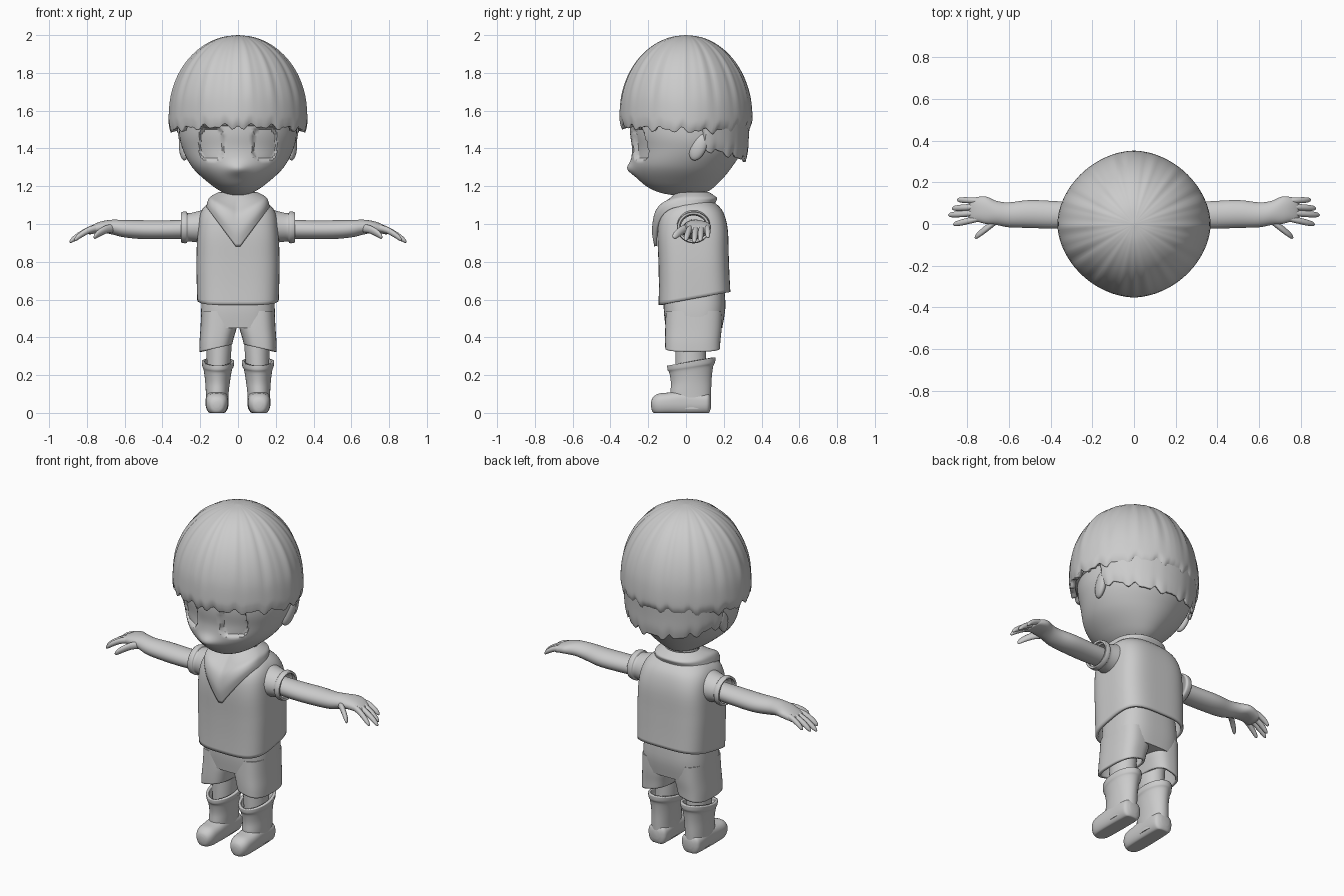
import bpy, bmesh
from math import sin, cos, pi, exp, radians, atan2, hypot
from mathutils import Matrix


def catmull(rows, s):
    i = min(int(s), len(rows) - 2)
    f = s - i
    a, b, c, d = (rows[max(0, min(len(rows) - 1, i + k))] for k in (-1, 0, 1, 2))
    return [0.5 * (2 * q + (r - p) * f + (2 * p - 5 * q + 4 * r - t) * f * f
                   + (3 * q - p - 3 * r + t) * f ** 3) for p, q, r, t in zip(a, b, c, d)]


def spow(v, n):
    return (1 if v >= 0 else -1) * abs(v) ** (2 / n)


def finish(name, bm, mirror=False, thick=0):
    bmesh.ops.recalc_face_normals(bm, faces=bm.faces)
    me = bpy.data.meshes.new(name)
    bm.to_mesh(me)
    bm.free()
    me.shade_smooth()
    me.set_sharp_from_angle(angle=radians(40))
    ob = bpy.data.objects.new(name, me)
    bpy.context.collection.objects.link(ob)
    if mirror:
        ob.modifiers.new("mirror", 'MIRROR').use_mirror_merge = False
    if thick:
        m = ob.modifiers.new("thickness", 'SOLIDIFY')
        m.thickness, m.offset = thick, -1


def loft(name, rows, axis='z', seg=40, sub=4, end=None, caps=(True, True),
         mirror=False, thick=0, warp=None):
    """Rows are (position on axis, centre a, centre b, radius a, radius b, squareness)."""
    bm = bmesh.new()
    rings = []
    count = (len(rows) - 1) * sub
    t0, t1 = rows[0][0], rows[-1][0]
    last = rows[-1]
    for j in range(count + 1):
        t, ca, cb, ra, rb, n = catmull(rows, j / sub)
        ring = []
        for k in range(seg):
            th = 2 * pi * (k + 0.5) / seg
            u, v = spow(cos(th), n), spow(sin(th), n)
            z = t
            if end:  # the free edge follows a height function
                e = end(last[1] + last[3] * u, last[2] + last[4] * v)
                z = t0 + (t - t0) * (e - t0) / (t1 - t0)
            a, b = ca + ra * u, cb + rb * v
            p = {'z': (a, b, z), 'x': (z, a, b), 'y': (a, z, b)}[axis]
            ring.append(bm.verts.new(warp(*p) if warp else p))
        rings.append(ring)
    for r, q in zip(rings, rings[1:]):
        for k in range(seg):
            bm.faces.new((r[k], r[(k + 1) % seg], q[(k + 1) % seg], q[k]))
    if caps[0]:
        bm.faces.new(rings[0])
    if caps[1]:
        bm.faces.new(rings[-1])
    finish(name, bm, mirror, thick)


# Head with small nose and sunken eye panels
def face(x, y, z):
    if y < 0:
        y -= 0.028 * exp(-(x / 0.06) ** 2 - ((z - 1.29) / 0.035) ** 2)
        d = (abs(abs(x) - 0.14) / 0.062) ** 3.5 + (abs(z - 1.425) / 0.085) ** 3.5
        y += 0.022 * max(0, min(1, (1.15 - d) / 0.3))
    return x, y, z


loft("head", [(1.82, 0, 0, .2, .2, 2), (1.66, 0, 0, .3, .29, 2), (1.5, 0, .005, .312, .302, 2),
              (1.4, 0, .008, .294, .294, 2), (1.3, 0, -.022, .242, .264, 2),
              (1.22, 0, -.03, .158, .205, 2), (1.17, 0, -.02, .085, .13, 2),
              (1.148, 0, -.01, .02, .03, 2)], seg=160, sub=10, warp=face)

# Ears
bm = bmesh.new()
bmesh.ops.create_uvsphere(bm, u_segments=24, v_segments=14, radius=1)
bm.transform(Matrix.Translation((.288, .065, 1.407)) @ Matrix.Rotation(radians(-12), 4, 'Z')
             @ Matrix.Rotation(radians(-24), 4, 'X') @ Matrix.Diagonal((.024, .043, .075, 1)))
finish("ear", bm, mirror=True)


# Hair cap and the shorter layer underneath, both with ragged edges
def tri(t):
    return abs((t % 1) * 2 - 1) * 2 - 1


def ragged(x, y):
    a = abs(atan2(x, -y))
    return 0.013 * tri(a * 3.1 + 0.3) + 0.009 * tri(a * 5.3)


def cap_edge(x, y):
    return 1.493 + 0.07 * max(0, -y) + ragged(x, y)


def nape_edge(x, y):
    if y < 0.1:
        return 1.53
    return 1.4 - 0.3 * max(0, y - 0.12) + 1.1 * ragged(x, y)


dome = [(1.57 + .43 * cos(a), 0, 0, .365 * sin(a) + .002, .35 * sin(a) + .002, 1.85)
        for a in (pi / 2 * k / 7 for k in range(8))]
loft("hair_cap", dome + [(1.53, 0, -.002, .366, .348, 1.85), (1.5, 0, -.008, .357, .332, 1.9)],
     seg=160, end=cap_edge, caps=(True, False), thick=.03)
loft("hair_under_layer", [(1.56, 0, .005, .328, .32, 2), (1.48, 0, .006, .322, .312, 2),
                          (1.42, 0, .006, .314, .308, 2), (1.38, 0, .006, .3, .3, 2)],
     seg=160, end=nape_edge, caps=(False, False), thick=.015)

# Neck, shirt and the V-shaped collar
loft("neck", [(1.2, 0, .03, .075, .075, 2), (1.08, 0, .03, .09, .09, 2)])
loft("shirt", [(1.14, 0, .04, .09, .07, 2.2), (1.105, 0, .032, .16, .125, 2.6),
               (1.05, 0, .03, .2, .168, 3), (.95, 0, .035, .214, .186, 3.5),
               (.8, 0, .04, .22, .186, 3.5), (.68, 0, .043, .219, .187, 3.5),
               (.57, 0, .045, .216, .19, 3.5)],
     seg=72, end=lambda x, y: .597 + .184 * y, caps=(True, False), thick=.015)
loft("collar", [(1.17, 0, .035, .1, .085, 2), (1.15, 0, .015, .138, .135, 2.2),
                (1.135, 0, .0, .155, .165, 2.4), (1.113, 0, -.012, .163, .168, 2.5),
                (1.09, 0, -.008, .168, .16, 2.6)], seg=96,
     end=lambda x, y: min(1.09, .865 + 1.35 * abs(x)) if y < 0 else 1.09,
     caps=(False, False), thick=.015)

# Sleeves with cuffs
loft("sleeve", [(.15, .04, .99, .1, .095, 2.2), (.21, .04, .985, .088, .083, 2),
                (.262, .04, .982, .08, .075, 2), (.272, .04, .982, .087, .083, 2),
                (.285, .04, .982, .088, .084, 2), (.302, .04, .982, .085, .08, 2)],
     axis='x', caps=(False, False), mirror=True, thick=.012)

# Arms with palms
loft("arm", [(.2, .043, .975, .058, .05, 2), (.36, .043, .97, .066, .05, 2),
             (.5, .048, .97, .067, .05, 2), (.6, .044, .975, .06, .046, 2),
             (.66, .053, .983, .058, .04, 2), (.71, .066, .985, .066, .032, 2.2),
             (.75, .07, .978, .06, .027, 2.4), (.785, .066, .965, .053, .02, 2.4),
             (.795, .066, .96, .03, .008, 2)], axis='x', mirror=True)

# Fingers and thumb
digits = [("little_finger", .74, .112, .98, .85, .116, .93, .014),
          ("ring_finger", .74, .084, .98, .875, .075, .912, .015),
          ("middle_finger", .74, .055, .98, .893, .043, .905, .015),
          ("index_finger", .74, .028, .98, .868, -.002, .915, .015),
          ("thumb", .655, .02, .978, .765, -.065, .93, .018)]
for name, x0, y0, z0, x1, y1, z1, r in digits:
    rows = []
    for f, s, lift in ((0, 1, 0), (.35, 1.05, .012), (.7, 1, .01), (.92, .75, .003), (1, .15, 0)):
        rows.append((x0 + (x1 - x0) * f, y0 + (y1 - y0) * f, z0 + (z1 - z0) * f + lift,
                     r * s, r * s * 1.15, 2))
    loft(name, rows, axis='x', seg=14, sub=3, mirror=True)

# Shorts
loft("shorts_hips", [(.66, 0, .045, .185, .16, 3), (.55, 0, .045, .195, .163, 3),
                     (.45, 0, .042, .195, .15, 3)], seg=56)
loft("shorts_leg", [(.54, .1, .043, .094, .15, 2.8), (.45, .102, .04, .097, .15, 2.8),
                    (.38, .112, .036, .092, .147, 2.8), (.33, .118, .035, .087, .145, 2.8)],
     end=lambda x, y: .362 - .22 * max(0, x - .03), caps=(True, False), mirror=True, thick=.014)

# Bare legs
loft("leg", [(.5, .1, .03, .075, .09, 2), (.36, .1, .025, .067, .082, 2),
             (.2, .105, .025, .06, .08, 2)], mirror=True)

# Boots: open shaft and rounded foot
loft("boot_shaft", [(.02, .11, .03, .058, .1, 2.3), (.1, .11, .025, .06, .108, 2.2),
                    (.17, .108, .028, .066, .108, 2), (.23, .107, .028, .075, .116, 2),
                    (.25, .106, .028, .083, .126, 2), (.275, .106, .028, .086, .128, 2)],
     end=lambda x, y: .267 + .17 * y, caps=(True, False), mirror=True, thick=.015)
loft("boot_foot", [(-.184, .112, .045, .015, .015, 2), (-.175, .112, .047, .038, .035, 2.2),
                   (-.145, .112, .052, .055, .05, 2.4), (-.09, .112, .055, .06, .053, 2.6),
                   (0, .111, .06, .06, .058, 2.8), (.09, .11, .055, .06, .05, 2.8),
                   (.12, .11, .055, .052, .048, 2.6), (.132, .11, .055, .025, .025, 2.4)],
     axis='y', mirror=True, warp=lambda x, y, z: (x, y, z if z > .035 else max(0, 1.4 * z - .014)))
